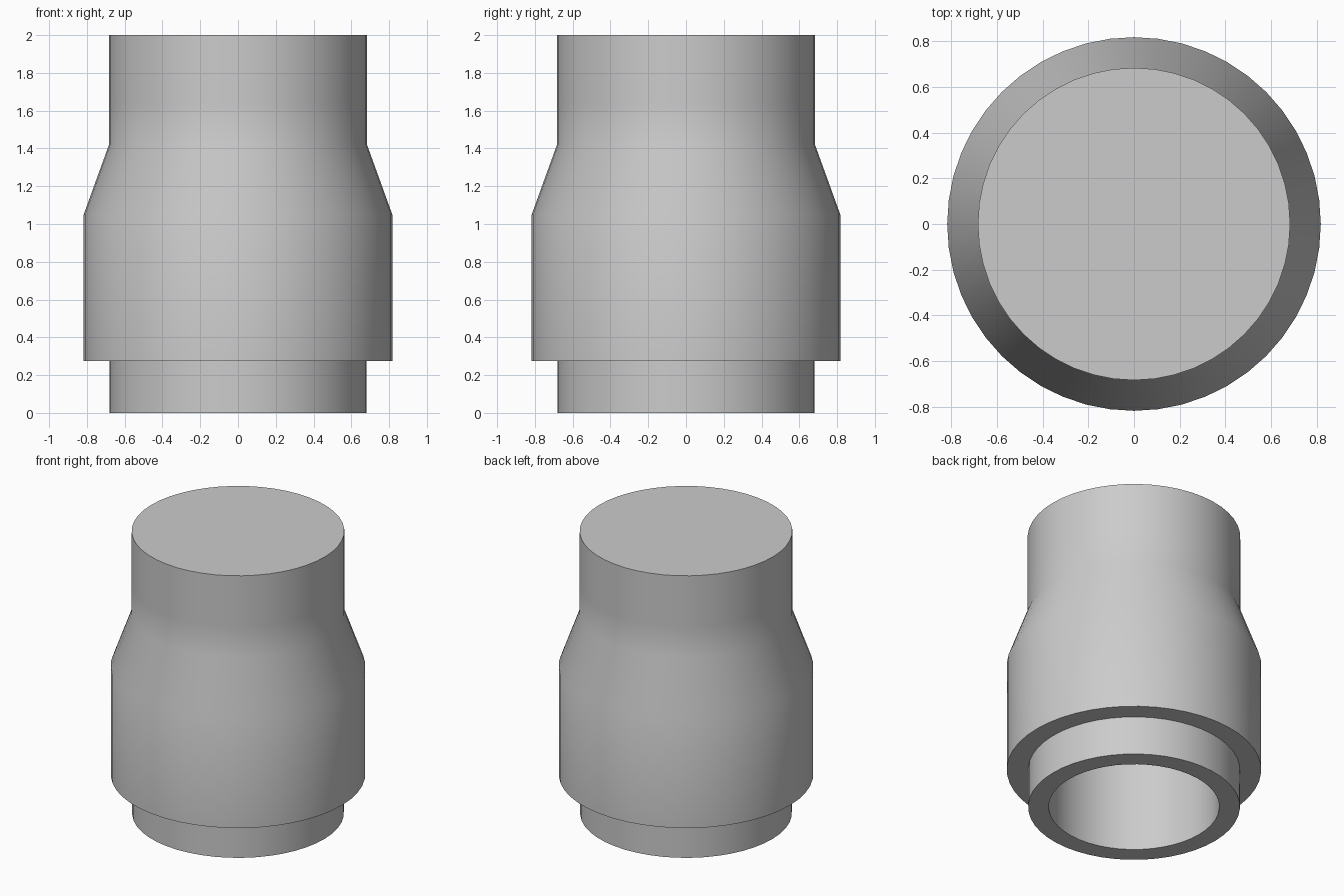
import bpy
import bmesh
from math import radians, tau

SIDES = 48

cube = bpy.data.objects.get("Cube")
if cube:
    bpy.data.objects.remove(cube, do_unlink=True)

grey = bpy.data.materials.new("plain_grey")
grey.use_nodes = True
colour = (0.6, 0.6, 0.6, 1)
grey.diffuse_color = colour
grey.node_tree.nodes["Principled BSDF"].inputs["Base Color"].default_value = colour


def lathe(name, profile):
    """Spin a profile of (radius, height) points around the z axis."""
    bm = bmesh.new()
    verts = [bm.verts.new((r, 0, z)) for r, z in profile]
    edges = [bm.edges.new(pair) for pair in zip(verts, verts[1:])]
    bmesh.ops.spin(bm, geom=verts + edges, cent=(0, 0, 0), axis=(0, 0, 1),
                   angle=tau, steps=SIDES, use_merge=False)
    bmesh.ops.remove_doubles(bm, verts=bm.verts, dist=0.0005)
    bmesh.ops.recalc_face_normals(bm, faces=bm.faces)
    mesh = bpy.data.meshes.new(name)
    bm.to_mesh(mesh)
    bm.free()
    mesh.materials.append(grey)
    obj = bpy.data.objects.new(name, mesh)
    bpy.context.collection.objects.link(obj)
    bpy.ops.object.select_all(action="DESELECT")
    obj.select_set(True)
    bpy.context.view_layer.objects.active = obj
    bpy.ops.object.shade_smooth_by_angle(angle=radians(30))
    return obj


# Tapered sleeve with a stepped spigot and a deep bore open at the bottom
lathe("sleeve_body", [
    (0, 1.64), (0.683, 1.64), (0.683, 1.42), (0.817, 1.05), (0.817, 0.275),
    (0.68, 0.275), (0.68, 0), (0.548, 0), (0.548, 1.6), (0, 1.6),
])

# Solid plug closing the top
lathe("top_plug", [(0, 1.64), (0.683, 1.64), (0.683, 2), (0, 2)])
